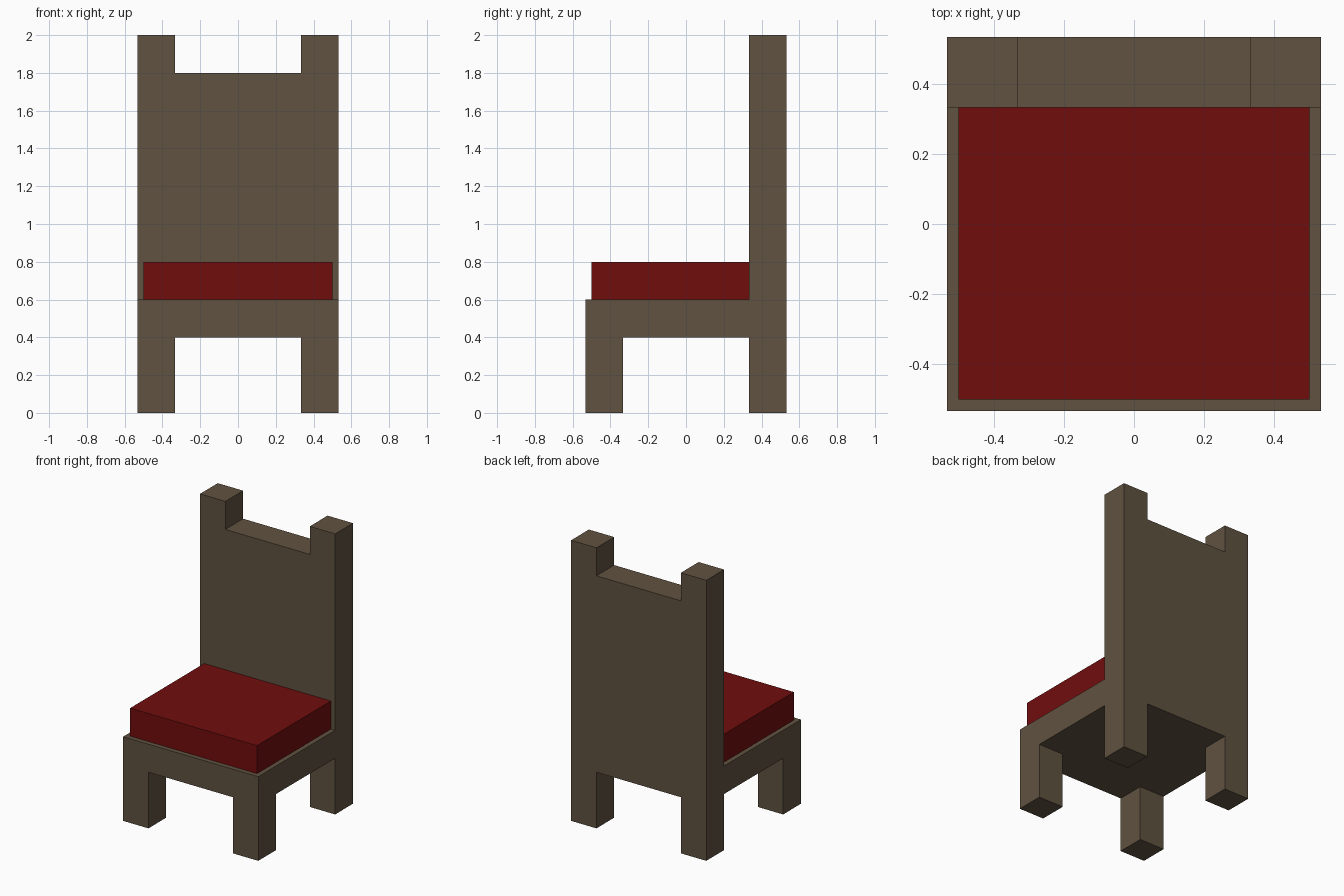
import bpy
import bmesh
from mathutils import Vector

if "Cube" in bpy.data.objects:
    bpy.data.objects.remove(bpy.data.objects["Cube"])

OUT = 0.533   # outer half width of the chair
INN = 0.333   # inner face of legs and posts


def material(name, rgb):
    m = bpy.data.materials.new(name)
    m.diffuse_color = (*rgb, 1.0)
    m.use_nodes = True
    m.node_tree.nodes["Principled BSDF"].inputs["Base Color"].default_value = m.diffuse_color
    return m


wood = material("brown_wood", (0.117, 0.084, 0.052))
fabric = material("red_fabric", (0.165, 0.004, 0.004))


def box(name, lo, hi, mat):
    """Flat-shaded box between two opposite corners."""
    lo, hi = Vector(lo), Vector(hi)
    bm = bmesh.new()
    bmesh.ops.create_cube(bm, size=1.0)
    bmesh.ops.scale(bm, vec=hi - lo, verts=bm.verts)
    mesh = bpy.data.meshes.new(name)
    bm.to_mesh(mesh)
    bm.free()
    mesh.materials.append(mat)
    obj = bpy.data.objects.new(name, mesh)
    obj.location = (lo + hi) / 2
    bpy.context.collection.objects.link(obj)
    return obj


# Legs and the post tops above the backrest
for side, x0, x1 in (("left", -OUT, -INN), ("right", INN, OUT)):
    box(f"front_leg_{side}", (x0, -OUT, 0), (x1, -INN, 0.4), wood)
    box(f"back_leg_{side}", (x0, INN, 0), (x1, OUT, 0.4), wood)
    box(f"post_top_{side}", (x0, INN, 1.8), (x1, OUT, 2.0), wood)

# Seat slab and backrest
box("seat", (-OUT, -OUT, 0.4), (OUT, OUT, 0.6), wood)
box("backrest", (-OUT, INN, 0.6), (OUT, OUT, 1.8), wood)

# Cushion, set in slightly from the seat edge
box("cushion", (-0.5, -0.5, 0.6), (0.5, INN, 0.8), fabric)
